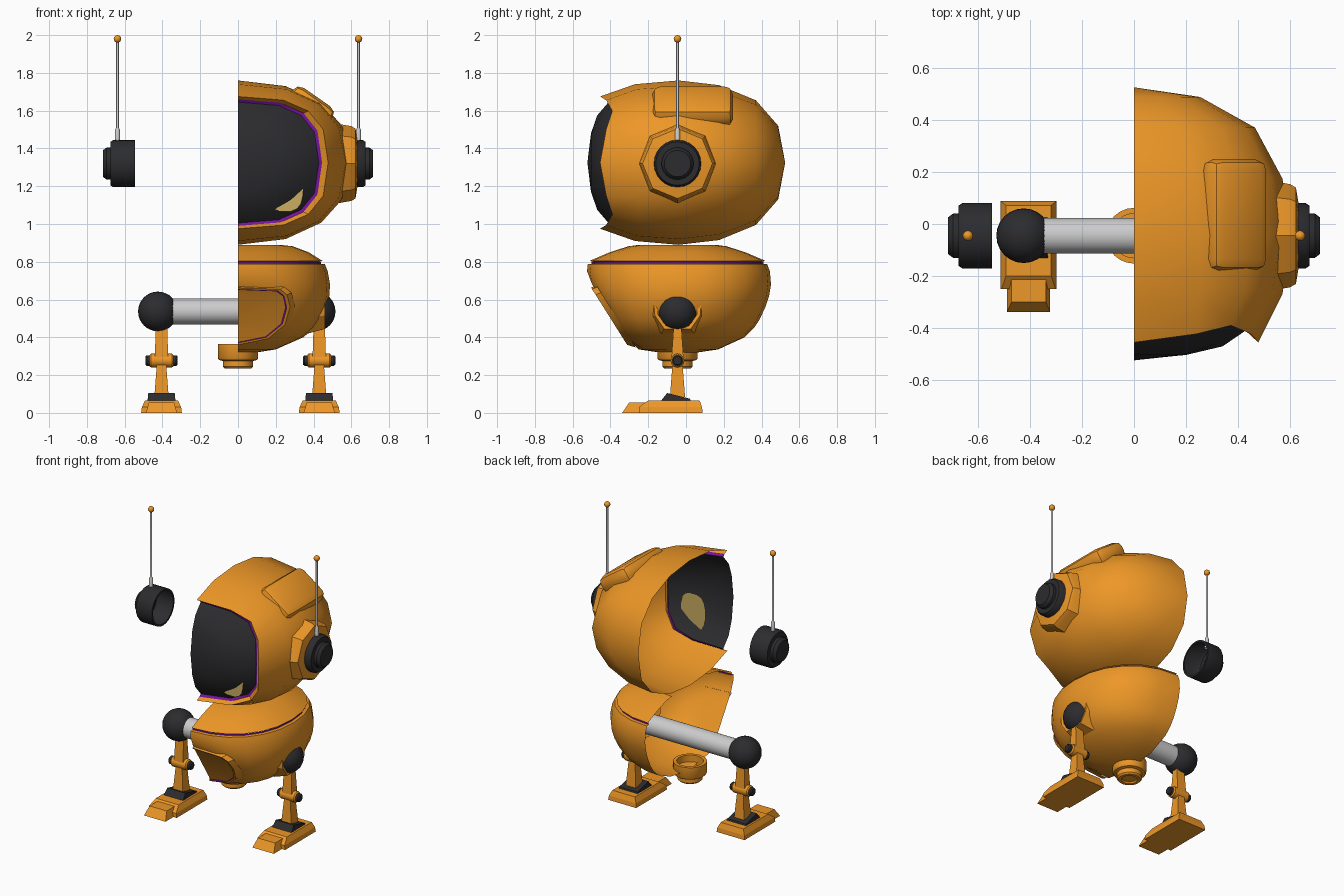
import bpy, bmesh
from math import sin, cos, pi, radians
from mathutils import Vector, Matrix

if "Cube" in bpy.data.objects:
    bpy.data.objects.remove(bpy.data.objects["Cube"])

def material(name, c):
    m = bpy.data.materials.new(name)
    m.diffuse_color = (*c, 1)
    m.use_nodes = True
    m.node_tree.nodes["Principled BSDF"].inputs["Base Color"].default_value = m.diffuse_color
    return m

ORANGE = material("orange", (.85, .31, .02))
DARK = material("dark", (.025, .025, .028))
PURPLE = material("purple", (.19, .007, .35))
TAN = material("tan", (.6, .42, .12))

def finish(name, bm, mat, angle=35):
    bmesh.ops.remove_doubles(bm, verts=bm.verts, dist=1e-5)
    bmesh.ops.recalc_face_normals(bm, faces=bm.faces)
    me = bpy.data.meshes.new(name)
    bm.to_mesh(me)
    bm.free()
    ob = bpy.data.objects.new(name, me)
    bpy.context.collection.objects.link(ob)
    if mat:
        me.materials.append(mat)
    bpy.context.view_layer.objects.active = ob
    ob.select_set(True)
    bpy.ops.object.shade_smooth_by_angle(angle=radians(angle))
    ob.select_set(False)
    return ob

def loft(name, rows, mat, angle=35):
    """Skin consecutive rows of points."""
    bm = bmesh.new()
    vs = [[bm.verts.new(p) for p in r] for r in rows]
    for a, b in zip(vs, vs[1:]):
        for i in range(len(a) - 1):
            q = []
            for v in (a[i], a[i + 1], b[i + 1], b[i]):
                if all((v.co - w.co).length > 1e-5 for w in q):
                    q.append(v)
            if len(q) > 2:
                bm.faces.new(q)
    return finish(name, bm, mat, angle)

def half(a, b, p, n):
    """Half superellipse on the +x side: (u, v, t)."""
    out = []
    for i in range(n + 1):
        t = pi * i / n
        s, c = max(sin(t), 0), cos(t)
        if i in (0, n):
            s = 0
        out.append((a * s ** (2 / p), b * (1 if c > 0 else -1) * abs(c) ** (2 / p), t))
    return out

def lathe(name, prof, centre, axis, mat, n=24, turn=0):
    """Profile (radius, height) spun about x or z; axis may be -x."""
    rows = []
    for r, h in prof:
        row = []
        for i in range(n + 1):
            t = 2 * pi * (i % n) / n + turn
            u, v = r * cos(t), r * sin(t)
            o = (u, v, h) if axis == "z" else (h if axis == "x" else -h, u, v)
            row.append(Vector(o) + Vector(centre))
        rows.append(row)
    return loft(name, rows, mat)

def frustum(name, x, z0, r0, z1, r1, mat, tilt=0):
    """Tapered block; r = (half width, y min, y max)."""
    bm = bmesh.new()
    rows = [[bm.verts.new((x + sx * r[0], r[k], z + (tilt if z == z1 and k == 1 else 0)))
             for sx, k in ((-1, 1), (1, 1), (1, 2), (-1, 2))] for z, r in ((z0, r0), (z1, r1))]
    for r in rows:
        bm.faces.new(r)
    for i in range(4):
        j = (i + 1) % 4
        bm.faces.new((rows[0][i], rows[0][j], rows[1][j], rows[1][i]))
    return finish(name, bm, mat, 20)

# Head: half shell with flared brim around the visor; ring = y, x radius, z radius, power, corner setback
HZ, YC = 1.325, -.045
def head_rows(rings):
    return [[(u, y + k * sin(2 * t) ** 2, HZ + v) for u, v, t in half(a, b, p, 8)]
            for y, a, b, p, k in rings]

loft("head_shell", head_rows([
    (.525, 0, 0, 2, 0), (.488, .254, .195, 2.1, 0), (.37, .465, .33, 2.1, 0), (.175, .57, .41, 2.1, 0),
    (-.04, .605, .435, 2.2, 0), (-.27, .57, .415, 2.4, .02), (-.455, .477, .35, 2.8, .065),
    (-.425, .445, .335, 2.8, .06)]), ORANGE, 40)
loft("visor_trim", head_rows([(-.425, .445, .335, 2.8, .06), (-.41, .428, .32, 2.8, .045)]), PURPLE)
loft("visor", head_rows([(-.41, .428, .32, 2.8, .045), (-.47, .34, .25, 2.6, .02),
                         (-.503, .2, .155, 2.3, 0), (-.522, 0, 0, 2, 0)]), DARK, 40)

# Eye panel behind the visor
bm = bmesh.new()
bm.faces.new([bm.verts.new((.25 + .095 * abs(cos(t)) ** .7 * (1 if cos(t) > 0 else -1), -.435,
                            1.19 + .125 * abs(sin(t)) ** .7 * (1 if sin(t) > 0 else -1)))
              for t in [2 * pi * (i + .5) / 16 for i in range(16)]])
finish("eye", bm, TAN)

# Raised pad on top of the head
bm = bmesh.new()
bmesh.ops.create_cube(bm, size=1, matrix=Matrix.Translation((.385, .035, 1.622))
                      @ Matrix.Rotation(radians(35), 4, "Y") @ Matrix.Diagonal((.26, .43, .12, 1)))
bmesh.ops.bevel(bm, geom=bm.edges[:], offset=.045, segments=2, profile=.5, affect="EDGES")
finish("head_top_pad", bm, ORANGE)

# Ear pad, ears and antennas
lathe("ear_pad", [(.215, .5), (.198, .6), (.185, .622), (.125, .632), (.12, .58)],
      (0, YC, 1.32), "x", ORANGE, 8)
for side, s in (("left", -1), ("right", 1)):
    lathe(side + "_ear", [(.112, .545), (.125, .545), (.125, .66), (.115, .675), (.085, .675),
                          (.085, .695), (.07, .715), (0, .715)],
          (0, YC, 1.32), "x" if s > 0 else "-x", DARK)
    lathe(side + "_antenna", [(.014, 1.43), (.012, 1.5), (.007, 1.51), (.007, 1.975)],
          (.638 * s, YC, 0), "z", None, 12)
    bm = bmesh.new()
    bmesh.ops.create_uvsphere(bm, u_segments=12, v_segments=8, radius=.02,
                              matrix=Matrix.Translation((.638 * s, YC, 1.98)))
    finish(side + "_antenna_tip", bm, ORANGE)

# Body: half shell, front clamped to a slanted belly plane; ring = z, x radius, y radius, y centre
def plane(z):
    return -.475 + (.645 - z) * .63

def body_rows(rings, clamp=True):
    return [[(u, max(v + c, plane(z)) if clamp else v + c, z) for u, v, t in half(a, b, 2.2, 12)]
            for z, a, b, c in rings]

loft("body_shell", body_rows([
    (.305, 0, 0, -.04), (.336, .2, .21, -.04), (.4, .345, .345, -.035), (.45, .405, .395, -.035),
    (.495, .44, .425, -.035), (.56, .47, .455, -.035), (.62, .484, .475, -.035), (.68, .487, .485, -.035),
    (.75, .475, .484, -.04), (.787, .46, .475, -.045), (.79, .435, .45, -.045)]), ORANGE)
loft("collar_trim", body_rows([(.788, .44, .455, -.045), (.8, .44, .455, -.045)]), PURPLE)
loft("collar", body_rows([(.8, .435, .45, -.045), (.805, .447, .465, -.045), (.85, .375, .36, -.045),
                          (.882, .29, .26, -.045), (.89, .22, .2, -.045)]), ORANGE)

# Belly panel with raised frame and purple line
outline = [(0, .655), (.21, .647), (.245, .62), (.26, .56), (.235, .47), (.15, .4), (0, .37)]
def belly(scale, lift):
    return [(x * scale, plane(.52 + (z - .52) * scale) - lift, .52 + (z - .52) * scale) for x, z in outline]
loft("belly_frame", [belly(1.16, -.02), belly(1.06, .016), belly(1.0, .014)], ORANGE)
loft("belly_trim", [belly(1.0, .014), belly(.97, .006)], PURPLE)
loft("belly_panel", [belly(.97, .006), belly(.85, .003), [(0, plane(.52) - .003, .52)] * 7], ORANGE)

# Hip socket, a tapered frame around the right joint
def socket(x, s):
    return [(x, YC + y * s, .545 + z * s) for y, z in
            ((-.13, .09), (.13, .09), (.12, -.03), (.07, -.1), (-.07, -.1), (-.12, -.03), (-.13, .09))]
loft("hip_socket", [socket(.37, 1.25), socket(.46, 1), socket(.455, .85), socket(.3, .8)], ORANGE, 25)

# Axle through both hips
lathe("hip_axle", [(0, -.42), (.068, -.42), (.068, .41), (0, .41)], (0, YC, .537), "x", None, 32)

# Bottom nozzle, an open cup
lathe("bottom_nozzle", [(0, .3), (.085, .3), (.085, .365), (.107, .365), (.107, .29), (.1, .28),
                        (.08, .275), (.08, .245), (.07, .235), (.05, .235), (.045, .245), (0, .245)],
      (0, YC, 0), "z", ORANGE)

# Legs: the same leg twice
for side, jx in (("left", -.424), ("right", .411)):
    x = jx + .019
    bm = bmesh.new()
    bmesh.ops.create_uvsphere(bm, u_segments=24, v_segments=16, radius=.105,
                              matrix=Matrix.Translation((jx, YC, .537)))
    finish(side + "_hip_ball", bm, DARK)
    frustum(side + "_upper_leg", x, .275, (.036, YC - .033, YC + .033),
            .46, (.03, YC - .02, YC + .02), ORANGE)
    lathe(side + "_knee", [(0, -.063), (.03, -.063), (.037, -.055), (.037, .055), (.03, .063), (0, .063)],
          (x, YC, .277), "x", ORANGE, 12)
    lathe(side + "_knee_pin", [(0, -.085), (.022, -.085), (.028, -.078), (.028, .078), (.022, .085), (0, .085)],
          (x, YC, .277), "x", DARK, 16)
    frustum(side + "_lower_leg", x, .085, (.038, YC - .04, YC + .04),
            .265, (.024, YC - .026, YC + .026), ORANGE)
    frustum(side + "_ankle", x, .055, (.075, -.14, .03), .075, (.07, -.1, .02), DARK, .03)
    frustum(side + "_foot", x, 0, (.108, -.25, .088), .03, (.104, -.25, .085), ORANGE)
    frustum(side + "_foot_top", x, .03, (.104, -.25, .085), .066, (.087, -.2, .072), ORANGE)
    frustum(side + "_toe", x, 0, (.083, -.338, -.2), .056, (.066, -.3, -.21), ORANGE)
